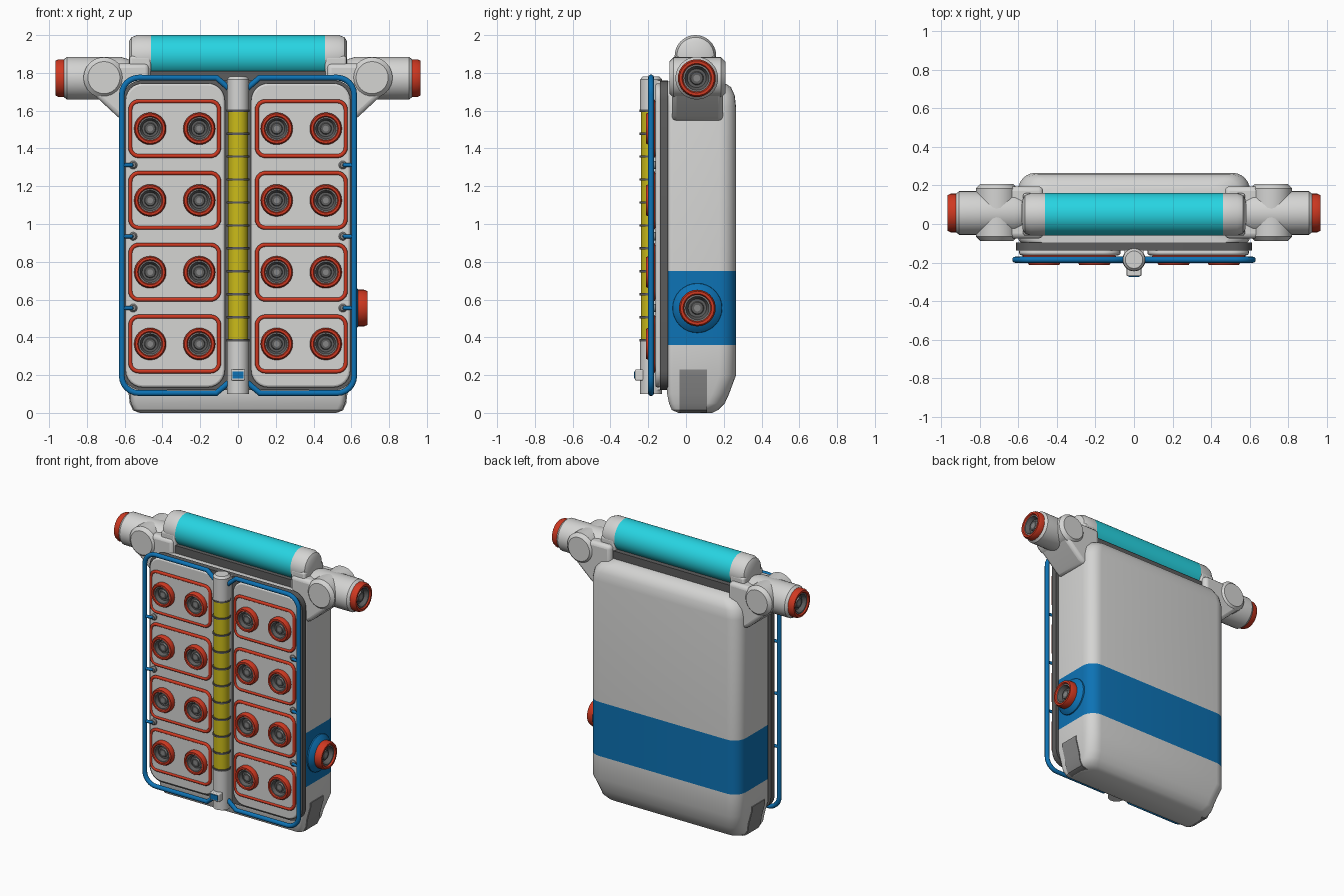
import bpy, bmesh, math
from mathutils import Vector

if "Cube" in bpy.data.objects:
    bpy.data.objects.remove(bpy.data.objects["Cube"])


def material(name, rgb):
    m = bpy.data.materials.new(name)
    m.diffuse_color = (*rgb, 1)
    m.use_nodes = True
    m.node_tree.nodes["Principled BSDF"].inputs["Base Color"].default_value = m.diffuse_color
    return m


LIGHT = material("light grey", (0.66, 0.66, 0.65))
MID = material("mid grey", (0.24, 0.24, 0.24))
DARK = material("dark grey", (0.11, 0.11, 0.11))
RED = material("red", (0.62, 0.04, 0.015))
BLUE = material("blue", (0.004, 0.17, 0.46))
CYAN = material("cyan", (0.02, 0.66, 0.76))
YELLOW = material("yellow", (0.60, 0.50, 0.01))


def finish(ob, angle=35):
    bpy.ops.object.select_all(action='DESELECT')
    ob.select_set(True)
    bpy.context.view_layer.objects.active = ob
    bpy.ops.object.shade_smooth_by_angle(angle=math.radians(angle))
    return ob


def make(name, bm, mats, bevel=0):
    bmesh.ops.recalc_face_normals(bm, faces=bm.faces)
    me = bpy.data.meshes.new(name)
    bm.to_mesh(me)
    bm.free()
    for m in mats:
        me.materials.append(m)
    ob = bpy.data.objects.new(name, me)
    bpy.context.collection.objects.link(ob)
    if bevel:
        b = ob.modifiers.new("bevel", 'BEVEL')
        b.width, b.segments, b.limit_method = bevel, 3, 'ANGLE'
        b.angle_limit = math.radians(40)
    return finish(ob)


def round_rect(x0, x1, y0, y1, r0, r1, n=6):
    """Rounded rectangle outline; r0 for the low-y corners, r1 for the high-y ones."""
    pts = []
    for cx, cy, r, a in ((x1 - r1, y1 - r1, r1, 0), (x0 + r1, y1 - r1, r1, 90),
                         (x0 + r0, y0 + r0, r0, 180), (x1 - r0, y0 + r0, r0, 270)):
        for i in range(n + 1):
            t = math.radians(a + 90 * i / n)
            pts.append((cx + r * math.cos(t), cy + r * math.sin(t)))
    return pts


def loft(bm, rings):
    rows = [[bm.verts.new(p) for p in ring] for ring in rings]
    n = len(rows[0])
    for a, b in zip(rows, rows[1:]):
        for i in range(n):
            bm.faces.new((a[i], a[(i + 1) % n], b[(i + 1) % n], b[i]))
    bm.faces.new(rows[0])
    bm.faces.new(rows[-1])


def prism(name, outline, y0, y1, mat, bevel=0):
    """Outline in x and z, extruded along y."""
    bm = bmesh.new()
    loft(bm, [[(x, y, z) for x, z in outline] for y in (y0, y1)])
    return make(name, bm, [mat], bevel)


def box(name, x0, x1, y0, y1, z0, z1, mat, bevel=0):
    return prism(name, [(x0, z0), (x1, z0), (x1, z1), (x0, z1)], y0, y1, mat, bevel)


def lathe(name, origin, axis, profile, n=32):
    """Profile rows are (radius, height, material of the strip that starts there)."""
    mats = list(dict.fromkeys(p[2] for p in profile))
    q = Vector(axis).to_track_quat('Z', 'Y')
    bm = bmesh.new()
    rows = []
    for r, h, _ in profile:
        if r == 0:
            rows.append([bm.verts.new(q @ Vector((0, 0, h)) + Vector(origin))] * n)
        else:
            rows.append([bm.verts.new(q @ Vector((r * math.cos(math.tau * i / n),
                         r * math.sin(math.tau * i / n), h)) + Vector(origin)) for i in range(n)])
    for a, b, p in zip(rows, rows[1:], profile):
        for i in range(n):
            j = (i + 1) % n
            f = bm.faces.new(list(dict.fromkeys((a[i], a[j], b[j], b[i]))))
            f.material_index = mats.index(p[2])
    return make(name, bm, mats)


def tube(name, pts, radius, mat, cyclic=False):
    cu = bpy.data.curves.new(name, 'CURVE')
    cu.dimensions, cu.bevel_depth, cu.bevel_resolution = '3D', radius, 3
    cu.use_fill_caps = True
    sp = cu.splines.new('POLY')
    sp.points.add(len(pts) - 1)
    for p, c in zip(sp.points, pts):
        p.co = (*c, 1)
    sp.use_cyclic_u = cyclic
    cu.materials.append(mat)
    ob = bpy.data.objects.new(name, cu)
    bpy.context.collection.objects.link(ob)
    bpy.ops.object.select_all(action='DESELECT')
    ob.select_set(True)
    bpy.context.view_layer.objects.active = ob
    bpy.ops.object.convert(target='MESH')
    return finish(bpy.context.object, 50)


def socket(name, origin, axis, r, h):
    """Red collar with a stepped grey recess."""
    lathe(name, origin, axis, [
        (r, 0, RED), (r, h * .65, RED), (r * .92, h, RED), (r * .78, h, RED), (r * .72, h * .8, MID),
        (r * .64, h * .8, DARK), (r * .5, h * .2, DARK), (r * .36, h * .2, MID),
        (r * .32, h * .5, DARK), (r * .18, h * .5, MID), (0, h * .5, MID)])


# Main body: stacked rounded sections with a painted band
bm = bmesh.new()
levels = [(0, .52, -.04, .14), (.015, .55, -.075, .17), (.05, .567, -.09, .205), (.10, .572, -.1, .228),
          (.2, .6, -.1, .265), (.36, .6, -.1, .265), (.75, .6, -.1, .265), (1.62, .6, -.1, .265),
          (1.68, .588, -.1, .258), (1.725, .555, -.1, .238), (1.755, .49, -.1, .19)]
loft(bm, [[(x, y, z) for x, y in round_rect(-w, w, yf, yb, .03, .09)] for z, w, yf, yb in levels])
for f in bm.faces:
    f.material_index = int(.36 < f.calc_center_median().z < .75)
make("body", bm, [LIGHT, BLUE])

# Front backing plate and the spacer under the handle
prism("backing_plate", round_rect(-.61, .61, .12, 1.76, .1, .1), -.138, -.095, DARK)
box("handle_spacer", -.47, .47, -.055, .16, 1.7, 1.81, DARK)

# Central column with collars
rings = [.385 + i * .1215 for i in range(11)]
prof = [(0, .1, LIGHT), (.058, .1, LIGHT), (.058, .38, LIGHT), (.053, .38, YELLOW)]
for z in rings:
    prof += [(.053, z - .006, DARK), (.06, z - .006, DARK), (.06, z + .006, DARK), (.053, z + .006, YELLOW)]
prof[-1] = (.053, rings[-1] + .006, LIGHT)
prof += [(.058, rings[-1] + .006, LIGHT), (.058, 1.765, LIGHT), (.045, 1.78, LIGHT), (0, 1.78, LIGHT)]
lathe("column", (0, -.185, 0), (0, 0, 1), prof)
box("column_mount", -.05, .05, -.18, -.13, .12, 1.76, LIGHT)
box("button_housing", -.038, .038, -.27, -.2, .172, .23, LIGHT, .006)
box("button_face", -.028, .028, -.275, -.268, .183, .219, BLUE)

# Handle: cyan grip with rounded grey ends
lathe("handle", (0, .05, 1.89), (1, 0, 0), [
    (0, -.578, LIGHT), (.075, -.578, LIGHT), (.098, -.565, LIGHT), (.11, -.535, LIGHT), (.11, -.46, CYAN),
    (.11, .46, LIGHT), (.11, .535, LIGHT), (.098, .565, LIGHT), (.075, .578, LIGHT), (0, .578, LIGHT)], 40)

for s, side in ((-1, "left"), (1, "right")):
    # Handle bracket, pivot joint and side nozzle
    box(side + "_handle_foot", s * .46, s * .575, -.06, .16, 1.72, 1.89, LIGHT, .015)
    prism(side + "_bracket", [(s * x, z) for x, z in (
        (.47, 1.85), (.66, 1.85), (.78, 1.70), (.64, 1.57), (.6, 1.54), (.47, 1.6))],
        -.075, .195, LIGHT, .025)
    lathe(side + "_joint", (s * .71, .06, 1.775), (0, 1, 0), [
        (0, -.148, LIGHT), (.085, -.148, LIGHT), (.108, -.125, LIGHT), (.108, .125, LIGHT),
        (.085, .148, LIGHT), (0, .148, LIGHT)])
    lathe(side + "_nozzle", (0, .057, 1.772), (s, 0, 0), [
        (0, .58, LIGHT), (.1, .58, LIGHT), (.113, .62, LIGHT), (.113, .905, LIGHT), (.1, .922, LIGHT), (0, .922, LIGHT)])
    socket(side + "_nozzle_socket", (s * .92, .057, 1.772), (s, 0, 0), .1, .046)

    # Lower corner pad
    prism(side + "_corner_pad", [(s * x, z) for x, z in (
        (.5, .002), (.526, .001), (.556, .014), (.573, .05), (.579, .1), (.606, .2), (.606, .23), (.5, .23))],
        -.035, .11, MID)

    # Front panel
    xa, xb = sorted((s * .07, s * .595))
    prism(side + "_front_panel", round_rect(xa, xb, .135, 1.745, .09, .09), -.162, -.13, LIGHT, .012)

    # Trays with red trim and socket pairs
    xa, xb = sorted((s * .1, s * .57))
    for row in range(4):
        zc = .365 + .38 * row
        edge = round_rect(xa, xb, zc - .145, zc + .145, .045, .045)
        prism(f"{side}_tray_{row}", edge, -.178, -.15, LIGHT)
        tube(f"{side}_tray_trim_{row}", [(x, -.174, z) for x, z in edge], .011, RED, True)
        for x in (.205, .465):
            socket(f"{side}_socket_{row}_{x}", (s * x, -.176, zc), (0, -1, 0), .085, .036)

    # Tubular guard frame and its clips
    arc = [math.radians(a) for a in range(0, 91, 15)]
    top = [(.525 + .09 * math.sin(a), 1.685 + .09 * math.cos(a)) for a in arc]
    low = [(.525 + .09 * math.cos(a), .195 - .09 * math.sin(a)) for a in arc]
    path = [(.03, 1.70), (.05, 1.72), (.115, 1.775)] + top + low + [(.115, .105), (.05, .16), (.03, .18)]
    tube(side + "_guard_frame", [(s * x, -.185, z) for x, z in path], .016, BLUE)
    for i, z in enumerate((.555, .935, 1.312)):
        tube(f"{side}_clip_{i}", [(s * .615, -.185, z), (s * .565, -.18, z), (s * .552, -.15, z)], .011, BLUE)
        lathe(f"{side}_clip_stud_{i}", (s * .555, -.16, z), (0, -1, 0),
              [(.022, 0, MID), (.022, .01, MID), (.014, .018, MID), (0, .018, MID)], 16)

# Side port on the painted band
lathe("port_flange", (.59, .06, .555), (1, 0, 0), [
    (.133, 0, BLUE), (.13, .018, BLUE), (.1, .045, BLUE), (.085, .05, BLUE), (0, .05, BLUE)])
socket("port_socket", (.632, .06, .555), (1, 0, 0), .097, .054)
